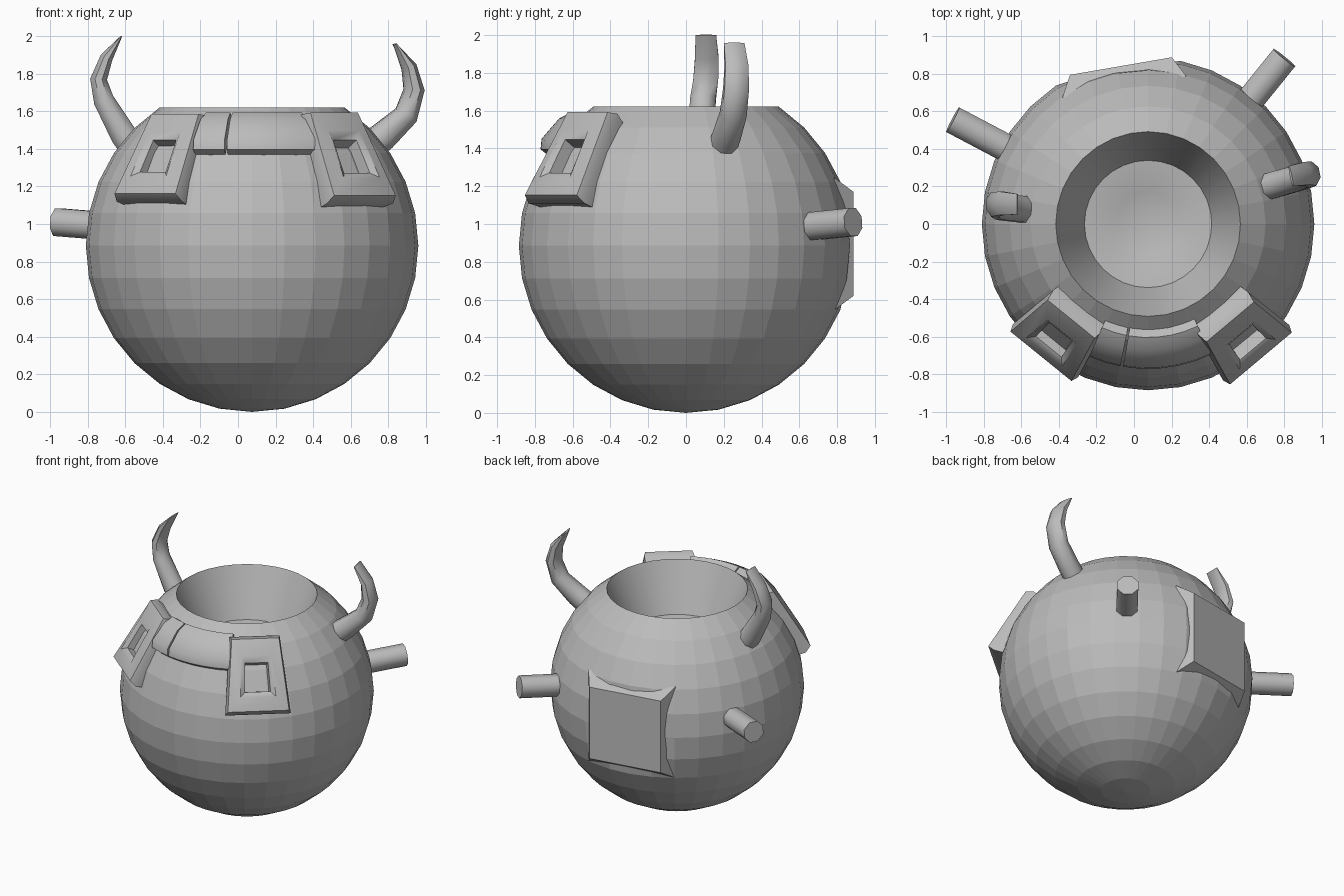
import bpy, bmesh, math
from mathutils import Vector

if "Cube" in bpy.data.objects:
    bpy.data.objects.remove(bpy.data.objects["Cube"])

C = Vector((0.075, 0, 0.885))   # centre of the round body
R = 0.885

grey = bpy.data.materials.new("plain_grey")
grey.diffuse_color = (0.5, 0.5, 0.5, 1)
grey.use_nodes = True
grey.node_tree.nodes["Principled BSDF"].inputs["Base Color"].default_value = grey.diffuse_color


def finish(bm, name, smooth_angle=None):
    bmesh.ops.recalc_face_normals(bm, faces=bm.faces)
    me = bpy.data.meshes.new(name)
    bm.to_mesh(me)
    bm.free()
    me.materials.append(grey)
    ob = bpy.data.objects.new(name, me)
    bpy.context.collection.objects.link(ob)
    if smooth_angle:
        bpy.ops.object.select_all(action='DESELECT')
        ob.select_set(True)
        bpy.context.view_layer.objects.active = ob
        bpy.ops.object.shade_smooth_by_angle(angle=math.radians(smooth_angle))
    return ob


def loft(name, loops, cap=True, closed=False, smooth=50):
    """Skin a list of equal point loops."""
    bm = bmesh.new()
    rows = [[bm.verts.new(p) for p in loop] for loop in loops]
    pairs = list(zip(rows, rows[1:])) + ([(rows[-1], rows[0])] if closed else [])
    for a, b in pairs:
        n = len(a)
        for i in range(n):
            j = (i + 1) % n
            bm.faces.new((a[i], a[j], b[j], b[i]))
    if cap and not closed:
        bm.faces.new(rows[0])
        bm.faces.new(rows[-1])
    return finish(bm, name, smooth)


def tube(name, path, side_r, plane_r, side):
    """Eight-sided tube: side_r across, plane_r within the bending plane."""
    pts = [Vector(p) for p in path]
    s = Vector(side).normalized()
    loops = []
    for i, p in enumerate(pts):
        t = (pts[min(i + 1, len(pts) - 1)] - pts[max(i - 1, 0)]).normalized()
        n = t.cross(s).normalized()
        loops.append([p + s * side_r[i] * math.cos(a) / 0.924 + n * plane_r[i] * math.sin(a) / 0.924
                      for a in [math.radians(22.5 + 45 * k) for k in range(8)]])
    return loft(name, loops)


def sph(az, el, r):
    a, e = math.radians(az), math.radians(el)
    return C + r * Vector((math.cos(e) * math.cos(a), math.cos(e) * math.sin(a), math.sin(e)))


# Round body: faceted sphere with its top pushed in as a bowl
plate_n = Vector((-0.17, 0.985, 0)).normalized()
plate_u = Vector((plate_n.y, -plate_n.x, 0))
up = Vector((0, 0, 1))
bm = bmesh.new()
bmesh.ops.create_uvsphere(bm, u_segments=32, v_segments=16, radius=R)
inner = set()
for v in bm.verts:
    if v.co.z > 0.75:
        rad = v.co.xy.length
        v.co.z = 0.38 if rad > 0.25 else 0.36 if rad > 0.05 else 0.30
        inner.add(v)
for f in bm.faces:
    f.smooth = any(v in inner for v in f.verts)
for e in bm.edges:
    a, b = e.verts
    if a in inner and b in inner and abs(a.co.z - 0.38) < 1e-4 and abs(b.co.z - 0.38) < 1e-4:
        e.smooth = False
# flatten the body behind the rear plate
for v in bm.verts:
    d = v.co.dot(plate_n)
    if d > 0.835:
        v.co -= plate_n * (d - 0.835)
for v in bm.verts:
    v.co += C
finish(bm, "round_body")

# Rear plate with sloping edges
loops = []
for d, w, h in ((0.74, 0.335, 0.35), (0.853, 0.275, 0.275)):
    loops.append([C + plate_n * d + plate_u * x * w + up * (z * h + 0.01)
                  for x, z in ((-1, -1), (1, -1), (1, 1), (-1, 1))])
loft("rear_plate", loops, smooth=None)

# Two curved horns with chisel tips
tube("left_horn",
     [(-0.53, 0.07, 1.37), (-0.61, 0.08, 1.475), (-0.715, 0.09, 1.66), (-0.742, 0.105, 1.77),
      (-0.70, 0.11, 1.885), (-0.62, 0.105, 2.0)],
     [0.07, 0.07, 0.068, 0.066, 0.062, 0.055], [0.075, 0.07, 0.055, 0.045, 0.034, 0.004], (0, 1, 0))
tube("right_horn",
     [(0.65, 0.18, 1.37), (0.77, 0.215, 1.465), (0.895, 0.25, 1.58), (0.937, 0.265, 1.715),
      (0.91, 0.267, 1.835), (0.835, 0.255, 1.957)],
     [0.07, 0.07, 0.068, 0.066, 0.062, 0.055], [0.08, 0.075, 0.062, 0.052, 0.038, 0.006], (-0.2, 0.98, 0))

# Two straight pegs
for name, a, b in (("left_peg", (-0.62, 0.373, 0.982), (-0.965, 0.555, 1.01)),
                   ("right_peg", (0.58, 0.613, 0.982), (0.80, 0.885, 1.01))):
    side = (Vector(b) - Vector(a)).cross(up)
    tube(name, [a, b], [0.074] * 2, [0.074] * 2, side)

# Two square frames with an open middle, lying on the front of the body
for name, az, el, k in (("right_frame", -50, 30.5, 1.0), ("left_frame", -129, 31.5, 0.975)):
    n = (sph(az, el, 1) - C).normalized()
    u = up.cross(n).normalized()
    v = n.cross(u)
    corners = ((-0.265, -0.30), (0.265, -0.30), (0.20, 0.33), (-0.20, 0.33))
    hole = ((-0.095, -0.115), (0.095, -0.115), (0.085, 0.10), (-0.085, 0.10))
    loops = []
    for t, r in ((0, 0.85), (0.03, 0.95 * k), (0.22, 0.995 * k), (0.8, 0.985 * k), (1, 0.955 * k), (1.0, 0.84)):
        loop = []
        for (x, y), (hx, hy) in zip(corners, hole):
            d = n + u * (x + (hx - x) * t) + v * (y + (hy - y) * t)
            loop.append(C + d.normalized() * r)
        loops.append(loop)
    loft(name, loops, closed=True, smooth=45)

# Strap between the frames, in two pieces
profile = ((33, 0.84), (33.5, 0.925), (36.5, 0.952), (45, 0.952), (49.5, 0.93), (51, 0.84))
for name, a0, a1, steps in (("strap_short", -114, -101, 2), ("strap_long", -100, -64, 5)):
    loft(name, [[sph(a0 + (a1 - a0) * i / steps, el, r) for el, r in profile]
                for i in range(steps + 1)], smooth=45)
